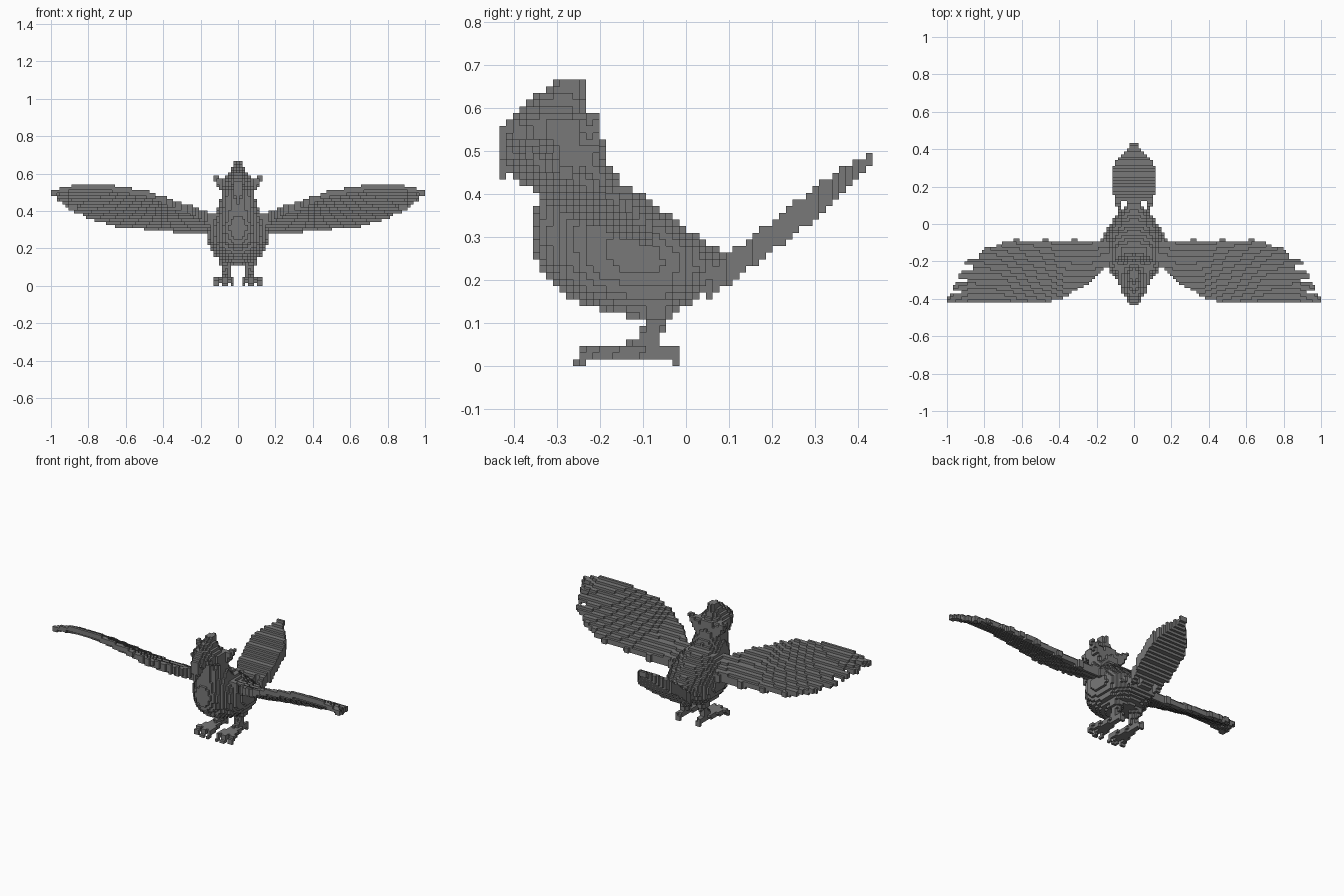
import bpy
import bmesh
from mathutils import Vector

cube = bpy.data.objects.get("Cube")
if cube:
    bpy.data.objects.remove(cube, do_unlink=True)

STEP = 2 / 129  # edge of one block

mat = bpy.data.materials.new("dark_grey")
mat.use_nodes = True
GREY = (0.19, 0.19, 0.19, 1)
mat.diffuse_color = GREY
mat.node_tree.nodes["Principled BSDF"].inputs["Base Color"].default_value = GREY


def interp(table, t):
    """Linear lookup in rows of (key, values...), or None outside."""
    if t < table[0][0] or t > table[-1][0]:
        return None
    for low, high in zip(table, table[1:]):
        if t <= high[0]:
            f = (t - low[0]) / (high[0] - low[0])
            return [a + (b - a) * f for a, b in zip(low[1:], high[1:])]


def spindle(a, b, ra, rb):
    """Tapered rod with round ends."""
    a, b = Vector(a), Vector(b)
    axis = b - a

    def inside(p):
        t = max(0, min(1, (p - a).dot(axis) / axis.length_squared))
        return (p - a - axis * t).length < ra + (rb - ra) * t
    return inside


def any_of(*shapes):
    return lambda p: any(shape(p) for shape in shapes)


# Torso: rows of y, bottom, top, half width
TORSO = [(-.36, .27, .36, .035), (-.335, .225, .39, .065), (-.28, .165, .42, .11),
         (-.22, .135, .43, .15), (-.13, .115, .42, .163), (-.05, .12, .36, .155),
         (0, .14, .32, .13), (.05, .17, .285, .085), (.1, .2, .255, .04)]


def torso(p):
    row = interp(TORSO, p.y)
    if not row:
        return False
    bottom, top, half = row
    height = (2 * p.z - bottom - top) / (top - bottom)
    return abs(p.x / half) ** 2.2 + abs(height) ** 2.2 < 1


def stack(table):
    """Egg-shaped slices: rows of z, front, back, half width."""
    def inside(p):
        row = interp(table, p.z)
        if not row:
            return False
        front, back, half = row
        t = (p.y - front) / (back - front)
        if not 0 <= t <= 1:
            return False
        u = (t - .62) / (.62 if t < .62 else .38)
        return abs(p.x) <= half * max(0, 1 - u * u) ** .5
    return inside


head = stack([(.34, -.35, -.13, .12), (.42, -.345, -.15, .1), (.48, -.345, -.185, .09),
              (.515, -.34, -.19, .09), (.53, -.39, -.2, .09), (.57, -.4, -.2, .085)])
crest = stack([(.56, -.42, -.2, .085), (.6, -.385, -.235, .055),
               (.635, -.34, -.24, .03), (.667, -.29, -.24, .018)])
beak = stack([(.44, -.437, -.415, .014), (.475, -.437, -.4, .018),
              (.49, -.437, -.375, .025), (.545, -.437, -.34, .04), (.58, -.4, -.33, .04)])
ear = spindle((.07, -.23, .53), (.132, -.218, .59), .035, .009)

# Wing: rows of x, front edge, rear edge, rear height, slope, half thickness
WING = [(.1, -.22, -.1, .305, .4, .034), (.16, -.24, -.1, .31, .42, .03),
        (.25, -.32, -.1, .305, .45, .024), (.37, -.39, -.1, .308, .48, .02),
        (.45, -.415, -.1, .315, .54, .018), (.7, -.415, -.1, .338, .6, .016),
        (.88, -.415, -.18, .36, .53, .014), (.95, -.415, -.23, .36, .48, .013),
        (1, -.415, -.3, .36, .43, .013)]


def wing(p):
    row = interp(WING, p.x)
    if not row:
        return False
    front, rear, height, slope, thick = row
    column, strip = round(p.x / STEP), round(p.y / STEP)
    # ragged feather ends along the rear edge and the tip
    rear += STEP if column % 10 < 2 else 0
    tip = .9 + (-.2 - p.y) * .48 - (.055 if strip % 4 < 2 and p.y > -.385 else 0)
    if not front <= p.y <= rear or p.x > tip:
        return False
    return abs(p.z - height - slope * (-.1 - p.y)) < thick


# Tail: rows of y, half width, half thickness
TAIL = [(.04, .05, .03), (.08, .09, .032), (.12, .1, .034), (.2, .118, .036),
        (.28, .122, .036), (.34, .1, .034), (.38, .06, .028), (.41, .03, .02),
        (.437, .008, .016)]


def tail(p):
    row = interp(TAIL, p.y)
    if not row:
        return False
    slit = .045 < p.x < .07 and .085 < p.y < .12
    return p.x <= row[0] and not slit and abs(p.z - .225 - .77 * (p.y - .1)) < row[1]


leg = any_of(spindle((.06, -.06, .17), (.065, -.07, .135), .05, .04),
             spindle((.06, -.065, .13), (.068, -.09, .05), .026, .021))


def toe(x, y, claw_y):
    """One toe with a downturned claw."""
    return any_of(spindle((.07, -.09, .037), (x, y, .034), .02, .016),
                  spindle((x, y, .034), (x, claw_y, .008), .013, .012))


foot = any_of(toe(.03, -.235, -.25), toe(.072, -.235, -.25),
              toe(.115, -.225, -.24), toe(.072, -.035, -.023))

# Claim blocks part by part on the left half, then mirror them
PARTS = [("torso", torso, False), ("head", head, False), ("crest", crest, False),
         ("beak", beak, False), ("tail", tail, False), ("ear", ear, True),
         ("wing", wing, True), ("leg", leg, True), ("foot", foot, True)]
cells = {}
for i in range(65):
    for j in range(-28, 28):
        for k in range(43):
            p = Vector((i, j + .5, k + .5)) * STEP
            for name, inside, paired in PARTS:
                if inside(p):
                    for side in {i, -i}:
                        label = name
                        if paired:
                            label = ("left_" if side > 0 else "right_") + name
                        cells[side, j, k] = label
                    break


def build(label):
    """Mesh only the exposed block faces of one part."""
    bm = bmesh.new()
    corners = {}

    def vert(c):
        if c not in corners:
            corners[c] = bm.verts.new(((c[0] - .5) * STEP, c[1] * STEP, c[2] * STEP))
        return corners[c]

    for cell, owner in cells.items():
        if owner != label:
            continue
        for axis in range(3):
            u, v = (axis + 1) % 3, (axis + 2) % 3
            for end in (0, 1):
                neighbour = list(cell)
                neighbour[axis] += 2 * end - 1
                if tuple(neighbour) in cells:
                    continue
                loop = []
                for du, dv in ((0, 0), (1, 0), (1, 1), (0, 1)):
                    c = list(cell)
                    c[axis] += end
                    c[u] += du
                    c[v] += dv
                    loop.append(vert(tuple(c)))
                bm.faces.new(loop if end else loop[::-1])
    mesh = bpy.data.meshes.new(label)
    bm.to_mesh(mesh)
    bm.free()
    mesh.materials.append(mat)
    bpy.context.collection.objects.link(bpy.data.objects.new(label, mesh))


for label in sorted(set(cells.values())):
    build(label)
